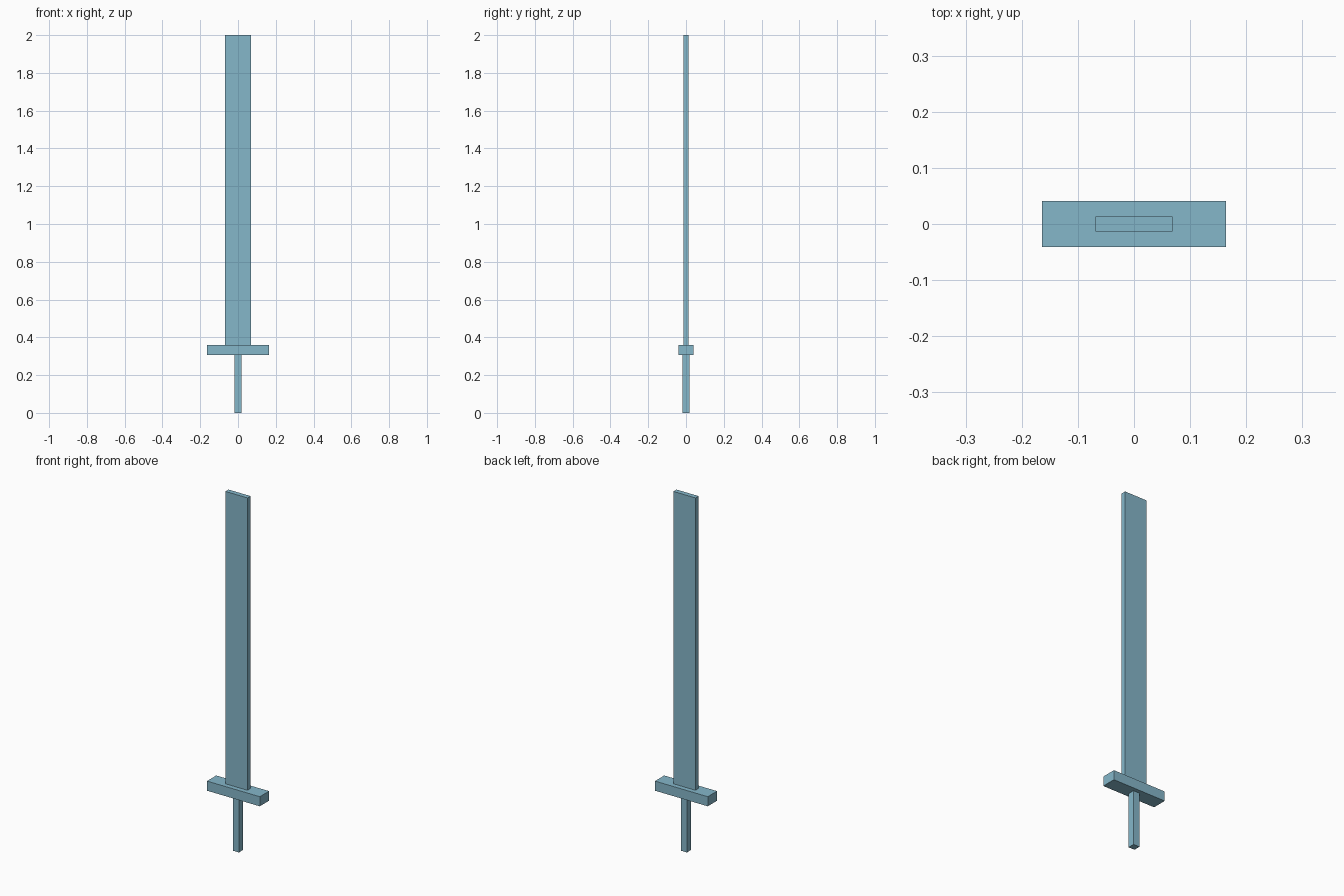
import bpy

# Remove the default object
cube = bpy.data.objects.get("Cube")
if cube:
    bpy.data.objects.remove(cube, do_unlink=True)

# Single flat colour
mat = bpy.data.materials.new("pale_steel_blue")
mat.use_nodes = True
color = (0.235, 0.474, 0.591, 1.0)
mat.diffuse_color = color
for node in mat.node_tree.nodes:
    if node.type == "BSDF_PRINCIPLED":
        node.inputs["Base Color"].default_value = color


def box(name, width, depth, bottom, top):
    """Centred box spanning bottom to top in z."""
    bpy.ops.mesh.primitive_cube_add(size=1, location=(0, 0, (bottom + top) / 2))
    obj = bpy.context.object
    obj.name = obj.data.name = name
    obj.scale = (width, depth, top - bottom)
    bpy.ops.object.transform_apply(location=False, rotation=False, scale=True)
    obj.data.materials.append(mat)
    return obj


# Sword parts, stacked from the ground up
GUARD_BOTTOM, GUARD_TOP = 0.306, 0.36
box("handle", 0.038, 0.038, 0, GUARD_BOTTOM)
box("guard", 0.328, 0.082, GUARD_BOTTOM, GUARD_TOP)
box("blade", 0.137, 0.0274, GUARD_TOP, 2)
